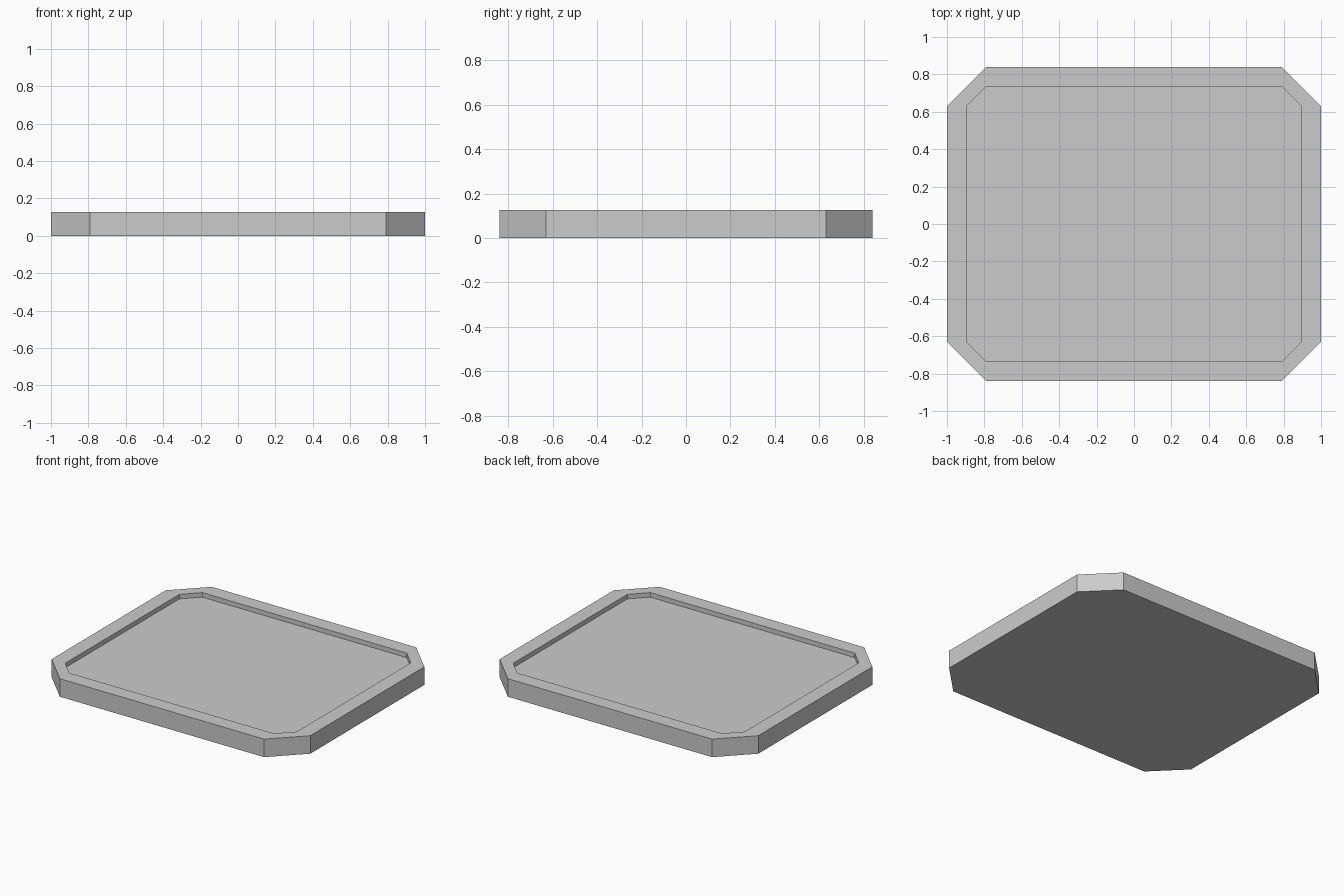
import bpy
import bmesh

if "Cube" in bpy.data.objects:
    bpy.data.objects.remove(bpy.data.objects["Cube"], do_unlink=True)

HEIGHT = 0.126
FLOOR = 0.094
FLAT_X, FLAT_Y = 0.79, 0.63   # half lengths of the straight sides

grey = bpy.data.materials.new("light grey")
grey.use_nodes = True
colour = (0.6, 0.6, 0.6, 1)
grey.diffuse_color = colour
grey.node_tree.nodes["Principled BSDF"].inputs["Base Color"].default_value = colour


def octagon(bm, cut, z):
    """Ring of a rectangle with cut corners, counter-clockwise."""
    x, y = FLAT_X + cut, FLAT_Y + cut
    quarter = [(x, FLAT_Y), (FLAT_X, y)]
    half = quarter + [(-px, py) for px, py in reversed(quarter)]
    return [bm.verts.new((px, py, z)) for px, py in half + [(-a, -b) for a, b in half]]


def bridge(bm, lower, upper):
    for i in range(len(lower)):
        j = (i + 1) % len(lower)
        bm.faces.new((lower[i], lower[j], upper[j], upper[i]))


# Tray: outer wall, flat rim, shallow recess wall and floor
bm = bmesh.new()
rings = [octagon(bm, cut, z) for cut, z in
         ((0.21, 0), (0.21, HEIGHT), (0.105, HEIGHT), (0.105, FLOOR))]
for lower, upper in zip(rings, rings[1:]):
    bridge(bm, lower, upper)
bm.faces.new(rings[0][::-1])
bm.faces.new(rings[-1])
bmesh.ops.recalc_face_normals(bm, faces=bm.faces)

mesh = bpy.data.meshes.new("tray")
bm.to_mesh(mesh)
bm.free()
mesh.materials.append(grey)
tray = bpy.data.objects.new("tray", mesh)
bpy.context.collection.objects.link(tray)
